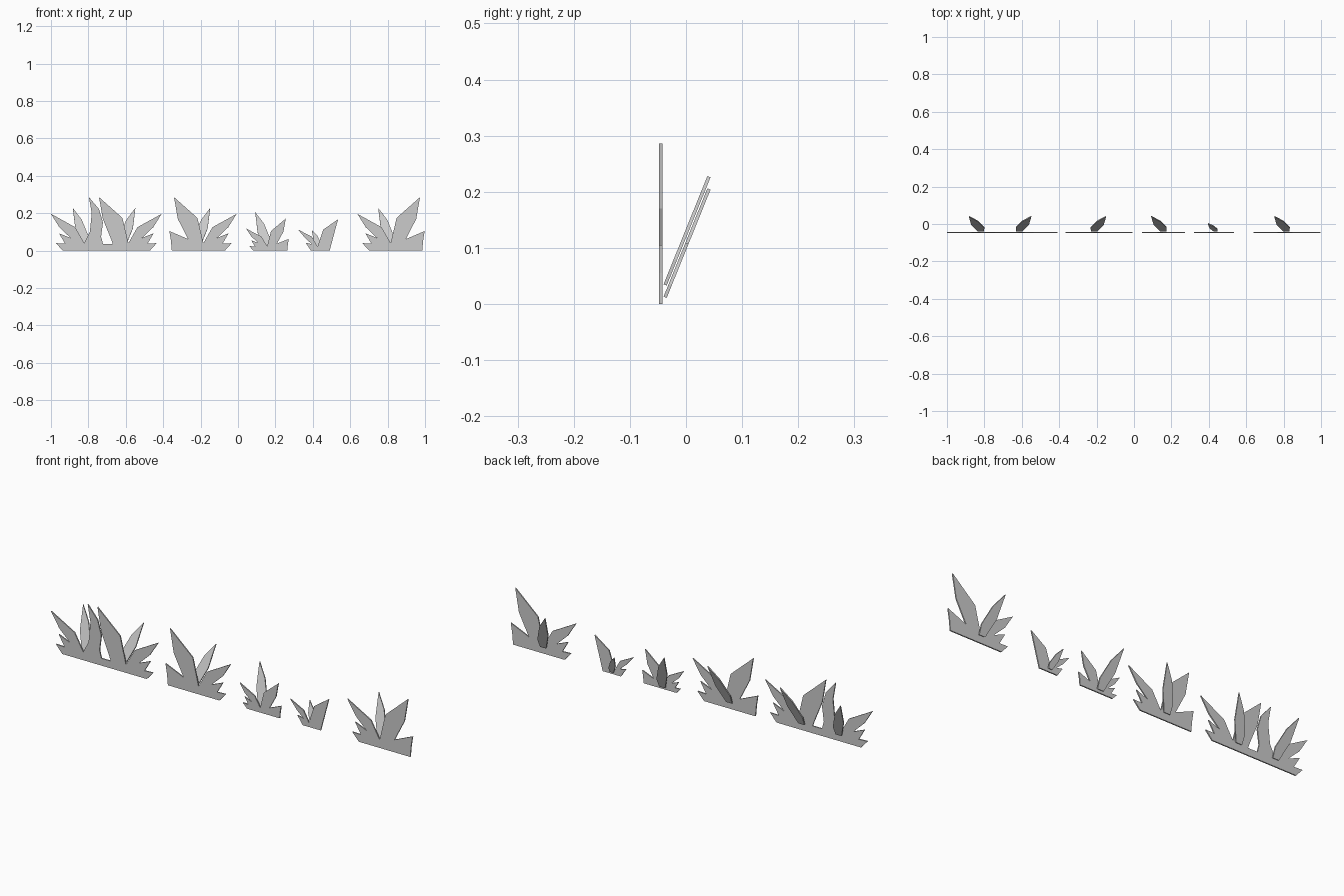
import bpy, bmesh

if "Cube" in bpy.data.objects:
    bpy.data.objects.remove(bpy.data.objects["Cube"])

TH = 0.006        # plate thickness
FRONT = -0.048    # front face of the upright plates
LEAN = 0.405      # backward lean of the loose blades (dy per dz)


def plate(name, pts, lean=0.0, base_z=0.0, y0=FRONT):
    """Extrude an x/z outline along y, optionally leaning backwards."""
    bm = bmesh.new()
    vs = [bm.verts.new((x, y0 + lean * (z - base_z), z)) for x, z in pts]
    face = bm.faces.new(vs)
    face.normal_update()
    n = face.normal.copy()
    if n.y < 0:
        n.negate()
    res = bmesh.ops.extrude_face_region(bm, geom=[face])
    moved = [g for g in res['geom'] if isinstance(g, bmesh.types.BMVert)]
    bmesh.ops.translate(bm, verts=moved, vec=n * TH)
    bmesh.ops.recalc_face_normals(bm, faces=bm.faces[:])
    me = bpy.data.meshes.new(name)
    bm.to_mesh(me)
    bm.free()
    ob = bpy.data.objects.new(name, me)
    bpy.context.collection.objects.link(ob)


def place(pts, ox, sx=1.0, sz=1.0):
    return [(ox + x * sx, z * sz) for x, z in pts]


# Outline pieces, measured from the tip of the outer leaf
OUTER = [(.063, 0), (.027, .04), (.075, .038), (.043, .093), (.105, .068),
         (.045, .125), (0, .197), (.13, .125), (.178, .04)]
TALL = [(.21, .175), (.335, .286), (.315, .17), (.26, .062)]
SIDE = [(.36, .105), (.352, .055), (.347, 0)]
CURVED = [(.208, .1), (.218, .2), (.203, .286), (.257, .222), (.278, .15),
          (.268, .075), (.278, .036)]
BLADE = [(.165, .035), (.13, .12), (.117, .228), (.165, .165), (.2, .08), (.198, .035)]

# Upright tufts
tuft = OUTER + TALL + SIDE
plate("tuft_right", place(tuft, .638))
plate("tuft_middle", place(tuft, -.007, -1))
plate("tuft_small", place(tuft, .043, .635, .6))

# Wide double tuft on the left
right_half = place(OUTER + TALL[:3] + [(.27, .06), (.262, .036)], -.408, -1)
plate("tuft_double", place(OUTER + CURVED, -1.0) + right_half[::-1])

# Smallest tuft
plate("tuft_tiny", [(.39, 0), (.362, .042), (.395, .035), (.36, .066), (.322, .112),
                    (.395, .075), (.425, .022), (.455, .112), (.535, .168),
                    (.51, .075), (.49, 0)])

# Loose blades leaning back
for name, ox, sx in (("blade_far_left", -1.0, 1), ("blade_left", -.432, -1),
                     ("blade_middle", -.032, -1), ("blade_right", .633, 1)):
    plate(name, place(BLADE, ox, sx), LEAN, .035, FRONT + .008)
low = [(x, z - .022) for x, z in BLADE]
plate("blade_small", place(low, -.025), LEAN, .013, FRONT + .008)
tiny = [(x, .013 + (z - .035) * .5) for x, z in BLADE]
plate("blade_tiny", place(tiny, .323, .62), LEAN, .013, FRONT + .008)
